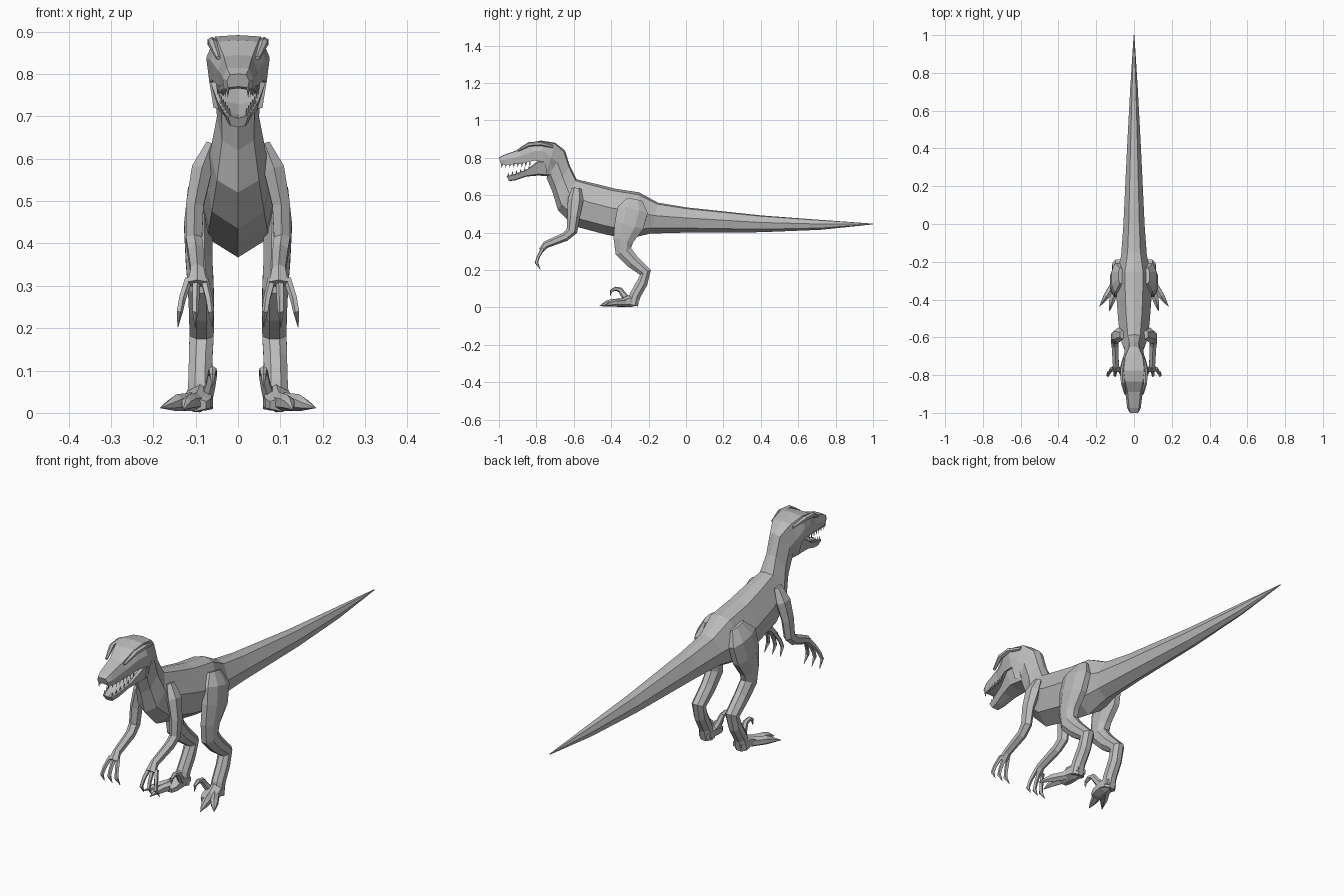
import bpy, bmesh, math
from mathutils import Vector

skin = bpy.data.materials.new("grey skin")
skin.diffuse_color = (0.5, 0.5, 0.5, 1)


def finish(name, bm, mirror=False):
    bmesh.ops.recalc_face_normals(bm, faces=bm.faces)
    me = bpy.data.meshes.new(name)
    bm.to_mesh(me)
    bm.free()
    me.materials.append(skin)
    ob = bpy.data.objects.new(name, me)
    bpy.context.collection.objects.link(ob)
    if mirror:
        ob.modifiers.new("Mirror", 'MIRROR').use_mirror_merge = False
    return ob


def bridge(bm, rings):
    # skin consecutive rings and cap both ends
    loops = [[bm.verts.new(p) for p in r] for r in rings]
    n = len(loops[0])
    for a, b in zip(loops, loops[1:]):
        for i in range(n):
            j = (i + 1) % n
            bm.faces.new((a[i], a[j], b[j], b[i]))
    bm.faces.new(loops[0])
    bm.faces.new(loops[-1][::-1])


# half cross-sections: (fraction of half width, fraction from top to bottom)
BODY = [(0, 0), (.5, .05), (1, .42), (.75, .82), (0, 1)]
HEAD = [(0, 0), (.72, .03), (1, .48), (.9, 1), (0, .92)]
JAW = [(0, .25), (.85, 0), (1, .1), (.7, .9), (0, 1)]


def loft(name, stations):
    # station: profile, top y, top z, bottom y, bottom z, half width
    bm = bmesh.new()
    rings = []
    for prof, ty, tz, by, bz, w in stations:
        half = [(w * f, ty + (by - ty) * t, tz + (bz - tz) * t) for f, t in prof]
        rings.append(half + [(-x, y, z) for x, y, z in half[-2:0:-1]])
    bridge(bm, rings)
    return finish(name, bm)


def tube(bm, path, sides=6):
    # path point: x, y, z, half width across x, half depth
    pts = [Vector(p[:3]) for p in path]
    rings = []
    for i, p in enumerate(path):
        t = (pts[min(i + 1, len(pts) - 1)] - pts[max(i - 1, 0)]).normalized()
        u = (Vector((1, 0, 0)) - t * t.x).normalized()
        v = t.cross(u)
        rings.append([pts[i] + u * p[3] * math.cos(a) + v * p[4] * math.sin(a)
                      for a in (2 * math.pi * (k + .5) / sides for k in range(sides))])
    bridge(bm, rings)


def limb(name, paths, sides=6):
    bm = bmesh.new()
    for p in paths:
        tube(bm, p, sides)
    return finish(name, bm, True)


# skull, neck, trunk and tail in one skin
loft("body", [
    (HEAD, -1.0, .80, -.99, .768, .026),
    (HEAD, -.975, .815, -.97, .762, .036),
    (HEAD, -.89, .845, -.88, .768, .047),
    (HEAD, -.835, .88, -.81, .785, .066),
    (HEAD, -.775, .892, -.755, .78, .075),
    (HEAD, -.70, .88, -.745, .72, .064),
    (BODY, -.648, .84, -.745, .69, .052),
    (BODY, -.62, .755, -.715, .62, .05),
    (BODY, -.585, .685, -.685, .52, .066),
    (BODY, -.48, .66, -.60, .435, .082),
    (BODY, -.38, .635, -.43, .39, .092),
    (BODY, -.25, .615, -.31, .367, .095),
    (BODY, -.15, .56, -.19, .395, .068),
    (BODY, 0, .535, 0, .40, .056),
    (BODY, .4, .492, .4, .402, .037),
    (BODY, .72, .468, .72, .415, .02),
    (BODY, 1.0, .448, 1.0, .444, .002)])

loft("lower_jaw", [
    (JAW, -.96, .702, -.945, .675, .024),
    (JAW, -.92, .712, -.91, .68, .033),
    (JAW, -.85, .738, -.85, .70, .048),
    (JAW, -.79, .785, -.79, .705, .064),
    (JAW, -.72, .79, -.72, .70, .056)])

# brow ridges over the eyes
limb("brow_ridge", [[(.046, -.90, .838, .006, .006), (.06, -.84, .872, .011, .012),
                     (.062, -.78, .876, .012, .012), (.052, -.71, .86, .006, .008)]])

# rows of pointed teeth along both jaws
bm = bmesh.new()
for k in range(8):
    f = k / 7
    y = -.985 + .15 * f
    rows = [((.024 + .024 * f ** .7, y, .768 + .008 * f), -.024)]
    if k < 6:
        g = k / 5
        rows.append(((.02 + .024 * g, -.95 + .11 * g, .70 + .035 * g), .022))
    for (x, ty, z), h in rows:
        base = [bm.verts.new((x + .0045 * math.cos(a), ty + .006 * math.sin(a), z))
                for a in (0, math.pi / 2, math.pi, math.pi * 1.5)]
        tip = bm.verts.new((x, ty, z + h))
        bm.faces.new(base)
        for i in range(4):
            bm.faces.new((base[i], base[(i + 1) % 4], tip))
finish("teeth", bm, True)

# arms, from shoulder to wrist
limb("arm", [[(.062, -.585, .635, .015, .025), (.085, -.59, .575, .028, .042),
              (.102, -.60, .49, .024, .034), (.104, -.61, .41, .022, .03),
              (.100, -.645, .378, .021, .024), (.096, -.75, .335, .018, .019),
              (.096, -.775, .305, .026, .014)]])

# three clawed fingers per hand
limb("fingers", [
    [(.096 + s * .5, -.765, .315, .01, .01),
     (.096 + s * .85, -.79, .27, .009, .009),
     (.096 + s, -.80, .24, .008, .01),
     (.096 + s * 1.1, -.778, .202, .001, .001)]
    for s in (-.032, .005, .042)], 5)

# legs, from hip to foot
limb("leg", [[(.07, -.275, .575, .015, .045), (.088, -.285, .52, .033, .088),
              (.094, -.305, .44, .036, .085), (.092, -.335, .36, .034, .058),
              (.088, -.335, .30, .033, .048), (.086, -.285, .245, .032, .04),
              (.086, -.217, .187, .031, .034), (.088, -.235, .13, .03, .032),
              (.09, -.272, .065, .03, .032), (.09, -.285, .012, .034, .03)]], 8)

# foot pad and toes
limb("foot", [
    [(.085, -.255, .03, .028, .018), (.09, -.30, .034, .036, .033),
     (.098, -.35, .024, .04, .022), (.105, -.37, .02, .036, .018)],
    [(.095, -.34, .027, .022, .022), (.115, -.40, .024, .018, .02),
     (.122, -.425, .02, .013, .016), (.13, -.462, .008, .001, .001)],
    [(.105, -.32, .027, .022, .022), (.145, -.38, .024, .018, .02),
     (.158, -.40, .02, .013, .014), (.183, -.437, .012, .001, .001)]])

# raised sickle claw on the inner toe
limb("sickle_claw", [[(.074, -.31, .035, .016, .018), (.064, -.335, .07, .013, .016),
                      (.06, -.352, .094, .012, .014), (.06, -.378, .10, .01, .011),
                      (.06, -.40, .088, .007, .008), (.06, -.405, .062, .001, .001)]])
